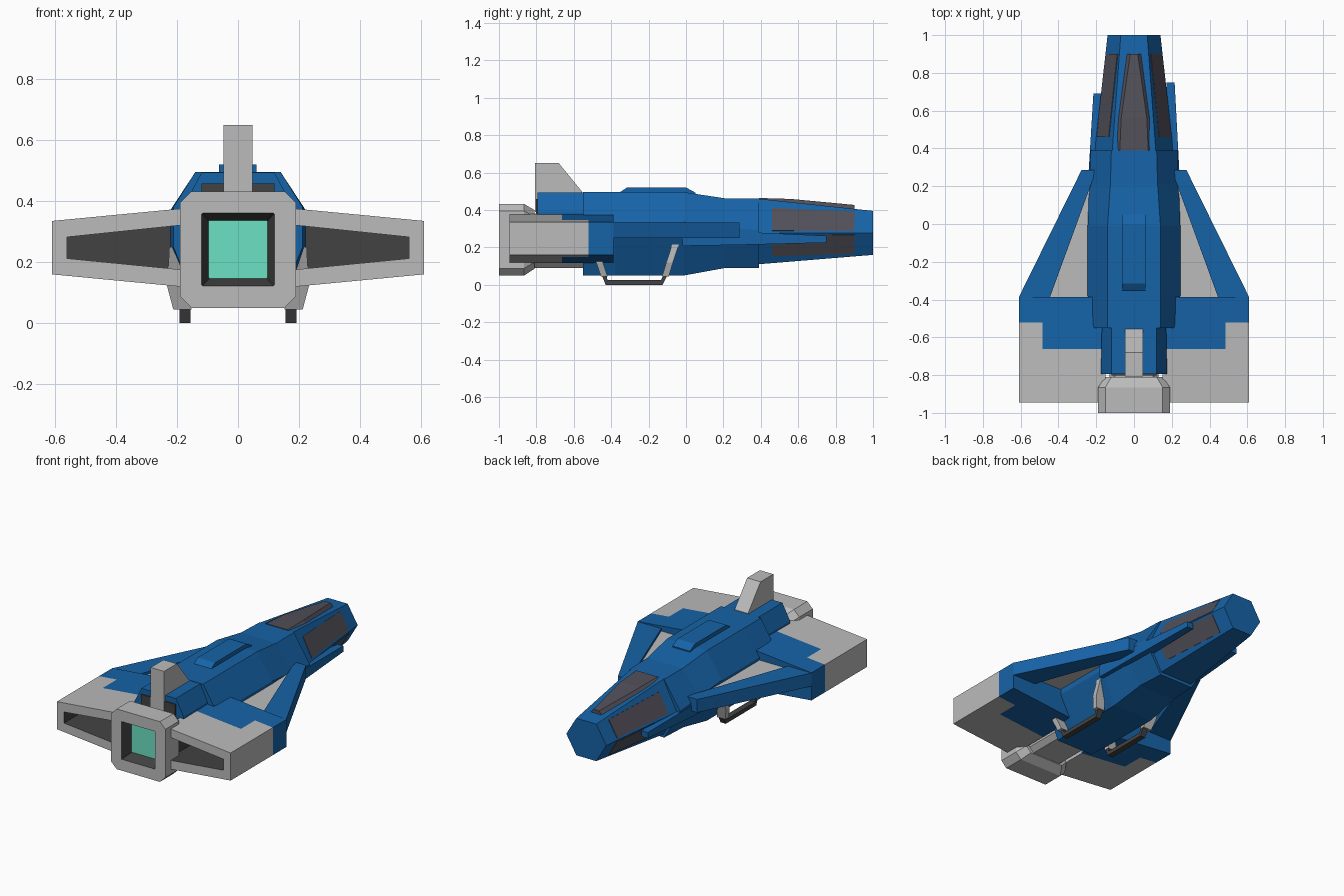
import bpy, bmesh
from mathutils import Vector

if "Cube" in bpy.data.objects:
    bpy.data.objects.remove(bpy.data.objects["Cube"])


def material(name, rgb):
    m = bpy.data.materials.new(name)
    m.diffuse_color = (*rgb, 1)
    m.use_nodes = True
    m.node_tree.nodes["Principled BSDF"].inputs["Base Color"].default_value = m.diffuse_color
    return m


BLUE = material("blue_paint", (0.008, 0.125, 0.39))
DARK = material("dark_recess", (0.055, 0.055, 0.055))
GLASS = material("dark_glass", (0.085, 0.08, 0.1))
TEAL = material("engine_glow", (0.15, 0.75, 0.55))
GREY = material("light_grey", (0.5, 0.5, 0.5))


def loft(name, rings, mat=GREY, pick=None):
    """Skin rings of equal point count and cap both ends; pick(i, centre) can recolour a face."""
    bm = bmesh.new()
    rows = [[bm.verts.new(p) for p in r] for r in rings]
    n = len(rows[0])
    made = [(-1, bm.faces.new(rows[0])), (len(rows) - 1, bm.faces.new(rows[-1]))]
    for i in range(len(rows) - 1):
        a, b = rows[i], rows[i + 1]
        for k in range(n):
            j = (k + 1) % n
            made.append((i, bm.faces.new((a[k], a[j], b[j], b[k]))))
    mats = [mat]
    for i, f in made:
        m = pick(i, f.calc_center_median()) if pick else mat
        if m not in mats:
            mats.append(m)
        f.material_index = mats.index(m)
    bmesh.ops.recalc_face_normals(bm, faces=bm.faces)
    me = bpy.data.meshes.new(name)
    bm.to_mesh(me)
    bm.free()
    for m in mats:
        me.materials.append(m)
    ob = bpy.data.objects.new(name, me)
    bpy.context.collection.objects.link(ob)
    return ob


def hull_ring(y, top, half_top, side, z_hi, z_lo, half_bot, bot):
    right = [(half_top, top), (side, z_hi), (side, z_lo), (half_bot, bot)]
    return [(x, y, z) for x, z in right] + [(-x, y, z) for x, z in reversed(right)]


def side_prism(name, profile, x0, x1, mat=GREY):
    """Extrude a (y, z) profile between two x values."""
    return loft(name, [[(x, y, z) for y, z in profile] for x in (x0, x1)], mat)


def plan_prism(name, outline, z0, z1, mat=GREY):
    """Extrude an (x, y) outline between two heights."""
    return loft(name, [[(x, y, z) for x, y in outline] for z in (z0, z1)], mat)


# Fuselage: main hull and narrower tail
loft("main_hull", [
    hull_ring(0.39, 0.46, 0.12, 0.23, 0.29, 0.27, 0.12, 0.09),
    hull_ring(0.21, 0.462, 0.125, 0.237, 0.31, 0.26, 0.13, 0.09),
    hull_ring(-0.01, 0.495, 0.14, 0.245, 0.335, 0.25, 0.14, 0.05),
    hull_ring(-0.38, 0.495, 0.14, 0.245, 0.335, 0.25, 0.14, 0.05),
    hull_ring(-0.55, 0.495, 0.14, 0.212, 0.38, 0.25, 0.13, 0.05)], BLUE)
loft("tail_hull", [
    hull_ring(-0.54, 0.493, 0.12, 0.17, 0.39, 0.3, 0.15, 0.25),
    hull_ring(-0.795, 0.493, 0.12, 0.175, 0.39, 0.3, 0.15, 0.25)], BLUE)
side_prism("tail_vent", [(-0.78, 0.26), (-0.803, 0.26), (-0.803, 0.458), (-0.78, 0.458)],
           -0.12, 0.12, DARK)

# Nose: hexagonal taper
NOSE = [[(0.115, 0.39, 0.46), (0.208, 0.39, 0.275), (0.115, 0.39, 0.11)],
        [(0.07, 1.0, 0.395), (0.14, 1.0, 0.278), (0.07, 1.0, 0.16)]]
loft("nose", [r + [(-x, y, z) for x, y, z in reversed(r)] for r in NOSE], BLUE)

# Canopy
loft("canopy", [
    [(-0.1, 0.39, 0.45), (-0.075, 0.39, 0.464), (0.075, 0.39, 0.464), (0.1, 0.39, 0.45)],
    [(-0.092, 0.56, 0.43), (-0.068, 0.56, 0.459), (0.068, 0.56, 0.459), (0.092, 0.56, 0.43)],
    [(-0.045, 0.9, 0.395), (-0.02, 0.9, 0.427), (0.02, 0.9, 0.427), (0.045, 0.9, 0.395)]], GLASS)

# Top ridge and fin
side_prism("top_ridge", [(-0.36, 0.48), (-0.35, 0.497), (-0.315, 0.52), (0, 0.52),
                         (0.05, 0.493), (0.05, 0.47)], -0.063, 0.06, BLUE)
side_prism("tail_fin", [(-0.808, 0.39), (-0.808, 0.65), (-0.68, 0.65), (-0.555, 0.497),
                        (-0.555, 0.39)], -0.047, 0.047)


# Engine: neck, flared housing, square nozzle and glowing core in one skin
def nozzle_ring(y, w, z0, z1, c):
    return [(x, y, z) for x, z in [(w - c, z1), (w, z1 - c), (w, z0 + c), (w - c, z0),
                                   (c - w, z0), (-w, z0 + c), (-w, z1 - c), (c - w, z1)]]


loft("engine", [
    nozzle_ring(-0.54, 0.13, 0.09, 0.38, 0.03), nozzle_ring(-0.81, 0.13, 0.09, 0.38, 0.03),
    nozzle_ring(-0.811, 0.155, 0.085, 0.4, 0.035), nozzle_ring(-0.865, 0.19, 0.05, 0.432, 0.038),
    nozzle_ring(-1.0, 0.19, 0.05, 0.432, 0.038), nozzle_ring(-1.0, 0.119, 0.122, 0.361, 0.003),
    nozzle_ring(-0.93, 0.096, 0.146, 0.337, 0.003)],
    GREY, lambda i, c: {5: DARK, 6: TEAL}.get(i, GREY))


# Wings: tapered hollow box, painted front part, open dark back
def wing_ring(s, y, xs, zt, zb):
    def lerp(pair, x):
        return pair[0] + (pair[1] - pair[0]) * (x - 0.15) / 0.46
    return [(s * x, y, lerp(zt, x)) for x in xs] + [(s * x, y, lerp(zb, x)) for x in reversed(xs)]


def wing_paint(i, c):
    if i >= 4:
        return DARK
    return BLUE if i < 1 or (i == 1 and abs(c.x) < 0.485) else GREY


for s, side in ((-1, "left"), (1, "right")):
    outer = [wing_ring(s, y, (0.15, 0.485, 0.61), (0.379, 0.335), (0.116, 0.16))
             for y in (-0.387, -0.522, -0.663, -0.945)]
    inner = [wing_ring(s, y, (0.16, 0.485, 0.56), (0.325, 0.277), (0.172, 0.217))
             for y in (-0.945, -0.5)]
    loft(side + "_wing", outer + inner, BLUE, wing_paint)

    # Swept strut and thin web ahead of the wing
    plan_prism(side + "_wing_strut", [(s * x, y) for x, y in
               [(0.61, -0.388), (0.278, 0.285), (0.2, 0.285), (0.445, -0.388)]],
               0.25, 0.334, BLUE)
    plan_prism(side + "_wing_web", [(s * x, y) for x, y in
               [(0.46, -0.388), (0.21, 0.28), (0.18, 0.2), (0.18, -0.388)]], 0.285, 0.318)

    # Forward prong, slightly longer on the right
    tip = 0.75 if s > 0 else 0.69
    loft(side + "_prong", [
        [(s * x, y, z) for x, z in [(a, zb), (b, zb), (b, zt), (a, zt)]]
        for y, a, b, zb, zt in [(-0.02, 0.18, 0.25, 0.208, 0.286), (0.28, 0.175, 0.24, 0.213, 0.284),
                                (tip, 0.172, 0.215, 0.225, 0.262)]], BLUE)

    # Dark panels on the upper and lower nose sides
    def nose_point(k, t, y, lift):
        u = (y - 0.39) / 0.61
        a = Vector(NOSE[0][k]).lerp(Vector(NOSE[1][k]), u)
        b = Vector(NOSE[0][1]).lerp(Vector(NOSE[1][1]), u)
        p = a.lerp(b, t)
        return (s * (p.x + lift), p.y, p.z + lift * (0.5 if k == 0 else -0.5))
    for k, label in ((0, "upper"), (2, "lower")):
        spots = [(0.24, 0.46), (0.93, 0.46), (0.93, 0.9), (0.12, 0.9)]
        loft(f"{side}_{label}_nose_panel",
             [[nose_point(k, t, y, h) for t, y in spots] for h in (-0.005, 0.003)], GLASS)

    # Landing skid with two outward leaning legs
    side_prism(side + "_skid", [(-0.43, 0.0), (-0.125, 0.0), (-0.1, 0.05), (-0.12, 0.05),
                                (-0.135, 0.025), (-0.42, 0.025), (-0.425, 0.05), (-0.45, 0.05)],
               s * 0.155, s * 0.192, DARK)
    for label, y0, y1 in (("rear", -0.437, -0.51), ("front", -0.11, -0.045)):
        loft(f"{side}_{label}_leg", [
            [(s * (x + d), y + e, z) for d, e in ((0, -0.018), (w, -0.018), (w, 0.018), (0, 0.018))]
            for x, w, y, z in [(0.152, 0.06, y0, 0.045), (0.17, 0.062, y0 + (y1 - y0) * 0.35, 0.12),
                               (0.19, 0.035, y1, 0.25)]])
